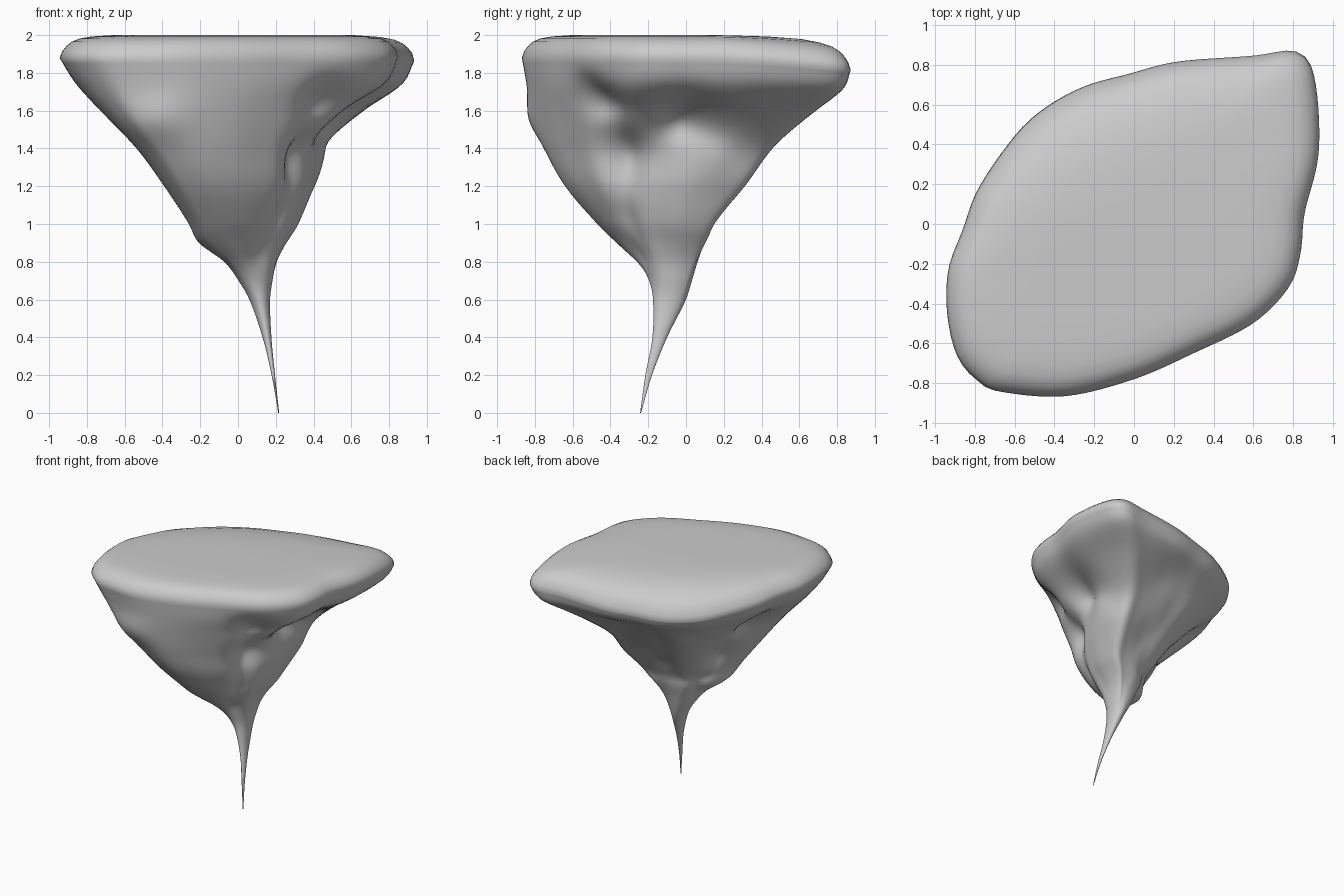
import bpy, bmesh, math
from mathutils import Vector

if "Cube" in bpy.data.objects:
    bpy.data.objects.remove(bpy.data.objects["Cube"])

# plan outline of the flat top, counter-clockwise
OUTLINE = [(.92, .28), (.935, .45), (.92, .68), (.88, .82), (.79, .87), (.6, .845), (.22, .815),
           (-.02, .755), (-.25, .69), (-.45, .58), (-.6, .44), (-.78, .18), (-.86, -.03), (-.93, -.22),
           (-.94, -.42), (-.91, -.6), (-.86, -.71), (-.78, -.79), (-.68, -.84), (-.35, -.865),
           (0, -.78), (.3, -.65), (.6, -.5), (.78, -.32), (.84, -.15), (.86, .05)]
# height, x min, x max, y min, y max of the tapering body
LEVELS = [(0, .213, .218, -.243, -.238), (.2, .178, .196, -.215, -.18), (.4, .13, .177, -.178, -.1),
          (.6, .06, .17, -.175, 0), (.7, 0, .185, -.2, .035), (.8, -.08, .21, -.27, .07),
          (.9, -.21, .26, -.37, .11), (1.0, -.26, .32, -.47, .15), (1.2, -.39, .4, -.64, .31),
          (1.4, -.54, .46, -.75, .46), (1.6, -.73, .67, -.815, .68),
          (1.75, -.86, .87, -.845, .83), (1.88, -.94, .935, -.87, .87)]
# hollows (positive) and bulges (negative): x, y, z, radius, height radius, strength
DENTS = [(.5, .02, 1.58, .2, .15, .25), (.47, -.45, 1.66, .15, .12, .15),
         (.34, -.34, 1.38, .14, .25, .25), (.22, -.3, 1.08, .1, .2, .22),
         (.1, -.22, .88, .08, .12, .2), (-.42, -.78, 1.54, .16, .12, -.045),
         (-.57, -.13, 1.5, .17, .22, .25), (-.32, -.06, 1.17, .13, .22, .25),
         (-.1, -.02, .9, .1, .15, .3), (.15, .55, 1.6, .2, .18, .07),
         (.1, .25, 1.2, .12, .2, .08), (-.2, .35, 1.4, .13, .3, -.05),
         (.4, .13, 1.36, .13, .14, -.06)]
N = 112


def spline(p0, p1, p2, p3, t):
    return .5 * (2 * p1 + (p2 - p0) * t + (2 * p0 - 5 * p1 + 4 * p2 - p3) * t * t
                 + (3 * p1 - p0 - 3 * p2 + p3) * t ** 3)


# resample the outline evenly by length
pts = [Vector(p) for p in OUTLINE]
dense = []
for i in range(len(pts)):
    q = [pts[(i + k) % len(pts)] for k in (-1, 0, 1, 2)]
    dense += [spline(*q, k / 40) for k in range(40)]
lengths = [0]
for i in range(len(dense)):
    lengths.append(lengths[-1] + (dense[(i + 1) % len(dense)] - dense[i]).length)
unit, j = [], 0
for i in range(N):
    while lengths[j + 1] < lengths[-1] * i / N:
        j += 1
    unit.append(Vector((dense[j].x / .937, dense[j].y / .868)))


def level(z):
    i = max(k for k in range(len(LEVELS) - 1) if LEVELS[k][0] <= z)
    a, b = LEVELS[i], LEVELS[i + 1]
    h = b[0] - a[0]
    t = (z - a[0]) / h
    out = []
    for c in range(1, 5):
        def slope(k):
            lo, hi = max(k - 1, 0), min(k + 1, len(LEVELS) - 1)
            return (LEVELS[hi][c] - LEVELS[lo][c]) / (LEVELS[hi][0] - LEVELS[lo][0])
        out.append((2 * t**3 - 3 * t * t + 1) * a[c] + (t**3 - 2 * t * t + t) * h * slope(i)
                   + (3 * t * t - 2 * t**3) * b[c] + (t**3 - t * t) * h * slope(i + 1))
    return out


def drop(p, z):
    # the rim sinks towards the back and most at the back left
    w = min(1, max(0, (z - 1.55) / .33))
    back_left = max(0, (-.55 * p.x + .83 * p.y - .2) / .53)
    return w * (.06 * max(0, p.y / .87) ** 2 + .09 * min(1.1, back_left) ** 2)


def ring(bm, z):
    x0, x1, y0, y1 = level(z)
    c = Vector(((x0 + x1) / 2, (y0 + y1) / 2))
    round_mix = min(1, max(0, (.95 - z) / .35))
    out = []
    for u in unit:
        v = u.lerp(u.normalized(), round_mix)
        p = Vector((c.x + v.x * (x1 - x0) / 2, c.y + v.y * (y1 - y0) / 2))
        pull = 0
        for dx, dy, dz, r, rz, s in DENTS:
            pull += s * math.exp(-(((p.x - dx)**2 + (p.y - dy)**2) / r**2 + ((z - dz) / rz)**2))
        fade = min(1, (1.9 - z) / .12)
        p = p.lerp(c, min(.6, pull * 1.15) * fade)
        out.append(bm.verts.new((p.x, p.y, z - drop(p, z))))
    return out


bm = bmesh.new()
# tapering underside
rings = [ring(bm, 1.879 * i / 64) for i in range(65)]
# rounded rim and nearly flat top
for s, z in [(.988, 1.915), (.965, 1.942), (.935, 1.965), (.89, 1.982), (.82, 1.993),
             (.7, 2.0), (.5, 2.0), (.25, 2.0)]:
    row = []
    for u in unit:
        p = Vector((u.x * .937 * s, u.y * .868 * s))
        row.append(bm.verts.new((p.x, p.y, z - drop(p, 2) * s)))
    rings.append(row)
for a, b in zip(rings, rings[1:]):
    for i in range(N):
        k = (i + 1) % N
        bm.faces.new((a[i], a[k], b[k], b[i]))
centre = bm.verts.new((0, 0, 2))
tip = bm.verts.new((.216, -.241, 0))
for i in range(N):
    k = (i + 1) % N
    bm.faces.new((rings[-1][i], rings[-1][k], centre))
    bm.faces.new((rings[0][k], rings[0][i], tip))
bmesh.ops.recalc_face_normals(bm, faces=bm.faces)
for f in bm.faces:
    f.smooth = True
mesh = bpy.data.meshes.new("floating_rock")
bm.to_mesh(mesh)
bm.free()
rock = bpy.data.objects.new("floating_rock", mesh)
bpy.context.collection.objects.link(rock)
